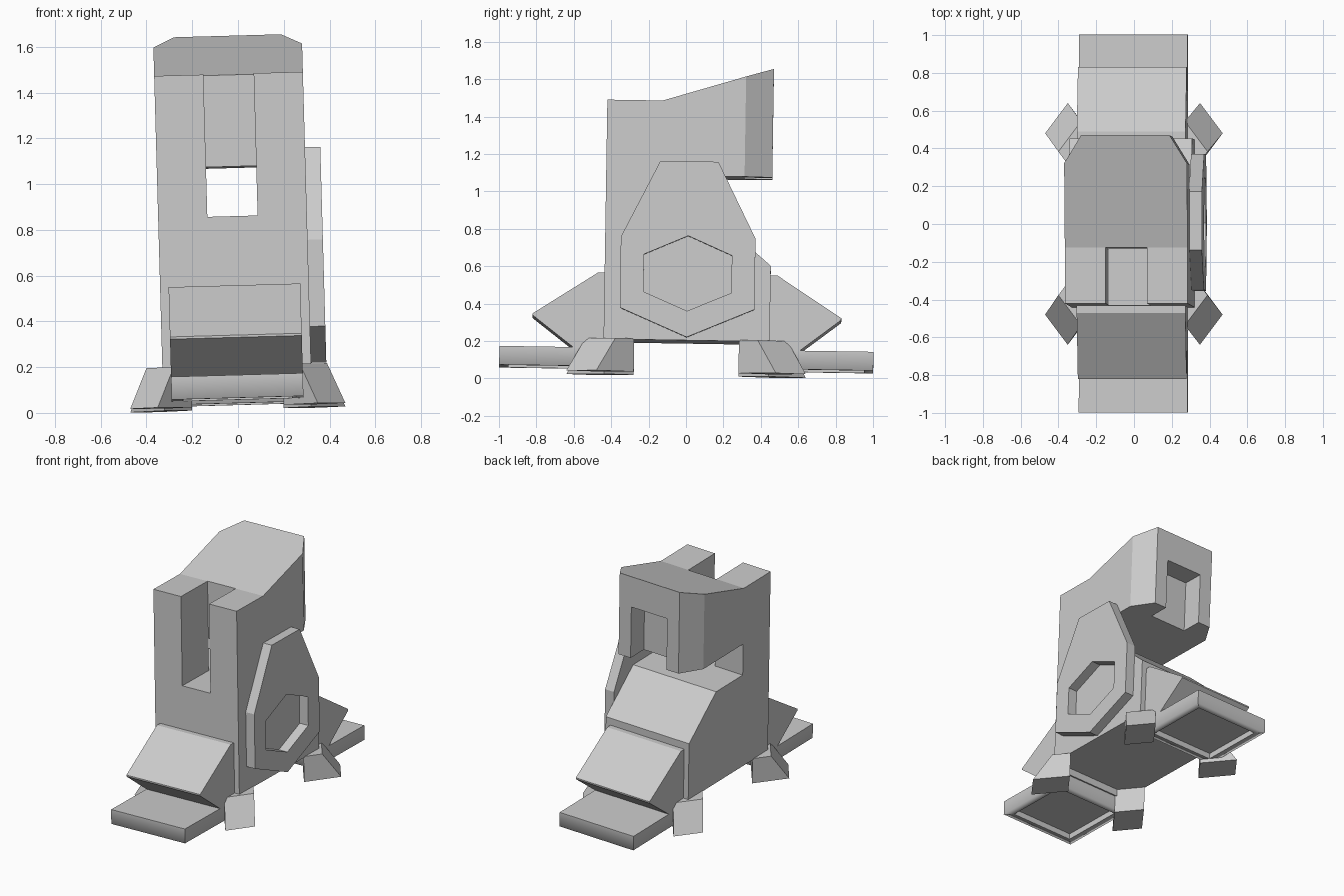
import bpy
import bmesh
from mathutils import Matrix, Vector

cube = bpy.data.objects.get("Cube")
if cube:
    bpy.data.objects.remove(cube, do_unlink=True)

grey = bpy.data.materials.new("plain_grey")
grey.use_nodes = True
grey.diffuse_color = (0.6, 0.6, 0.6, 1)
grey.node_tree.nodes["Principled BSDF"].inputs["Base Color"].default_value = (0.6, 0.6, 0.6, 1)

# The whole model leans slightly sideways and backwards
LEAN = Matrix.Rotation(-0.028, 4, 'Y') @ Matrix.Rotation(-0.016, 4, 'X')


def finish(name, bm):
    bmesh.ops.recalc_face_normals(bm, faces=bm.faces)
    mesh = bpy.data.meshes.new(name)
    bm.to_mesh(mesh)
    bm.free()
    mesh.materials.append(grey)
    obj = bpy.data.objects.new(name, mesh)
    bpy.context.collection.objects.link(obj)
    obj.matrix_world = LEAN
    return obj


def prism(name, points, start, end, axis='X'):
    """Extrude a (y, z) outline along x, or an (x, y) outline along z."""
    bm = bmesh.new()
    if axis == 'X':
        verts = [bm.verts.new((start, a, b)) for a, b in points]
        step = Vector((end - start, 0, 0))
    else:
        verts = [bm.verts.new((a, b, start)) for a, b in points]
        step = Vector((0, 0, end - start))
    face = bm.faces.new(verts)
    top = bmesh.ops.extrude_face_region(bm, geom=[face])["geom"]
    bmesh.ops.translate(bm, vec=step, verts=[v for v in top if isinstance(v, bmesh.types.BMVert)])
    return finish(name, bm)


def rect(x, y0, y1):
    return [(-x, y0), (x, y0), (x, y1), (-x, y1)]


def cut(obj, cutter):
    mod = obj.modifiers.new("cut", 'BOOLEAN')
    mod.operation = 'DIFFERENCE'
    mod.solver = 'EXACT'
    mod.object = cutter
    bpy.context.view_layer.objects.active = obj
    bpy.ops.object.modifier_apply(modifier=mod.name)
    bpy.data.objects.remove(cutter, do_unlink=True)


# Body: base, neck and overhanging head in one side profile
W, D, T = 0.325, 0.444, 0.148
body = prism("body", [(-D, 0.195), (D, 0.195), (D, 0.6), (T, 0.853), (-T, 0.853), (-T, 1.075),
                      (D, 1.075), (D, 1.656), (-T, 1.475), (-D, 1.475)], -W, W)
# Slot splitting the neck, niche in the back of the head
cut(body, prism("slot_cutter", rect(0.11, -0.6, -T + 0.001), 0.853, 1.8, 'Z'))
cut(body, prism("niche_cutter", rect(0.14, 2 * T, 0.6), 0.95, 1.44, 'Z'))
# Chamfered back corners of the head
for s in (-1, 1):
    corner = [(s * 0.234, D), (s * 0.325, 2 * T), (s * 0.5, 2 * T), (s * 0.5, 0.6), (s * 0.234, 0.6)]
    cut(body, prism("corner_cutter", corner, 0.95, 1.8, 'Z'))

# Side plate with a six-sided opening
plate = prism("side_plate", [(-0.155, 1.15), (0.155, 1.15), (0.36, 0.742), (0.36, 0.363),
                             (0, 0.21), (-0.36, 0.363), (-0.36, 0.742)], W - 0.002, 0.392)
cut(plate, prism("opening_cutter", [(0, 0.752), (0.235, 0.65), (0.235, 0.45),
                                    (0, 0.35), (-0.235, 0.45), (-0.235, 0.65)], W - 0.1, 0.5))


def step_plate(name, s):
    """Flat tread, hollow underneath, with a softly shaded lower rim."""
    bm = bmesh.new()
    bmesh.ops.create_cube(bm, size=1, matrix=Matrix.Translation((0, s * 0.72, 0.1))
                          @ Matrix.Diagonal((0.576, 0.56, 0.1, 1)))
    bottom = min(bm.faces, key=lambda f: f.calc_center_median().z)
    rim = list(bottom.edges)
    bmesh.ops.inset_region(bm, faces=[bottom], thickness=0.07)
    hollow = bmesh.ops.extrude_face_region(bm, geom=[bottom])["geom"]
    bmesh.ops.delete(bm, geom=[bottom], context='FACES_ONLY')
    bmesh.ops.translate(bm, vec=(0, 0, 0.04), verts=[v for v in hollow if isinstance(v, bmesh.types.BMVert)])
    for f in bm.faces:
        f.smooth = True
    for e in bm.edges:
        e.smooth = e in rim
    return finish(name, bm)


# Wedge and tread on the front and back
for end, s in (("front", -1), ("back", 1)):
    wedge = [(0.43, 0.55), (0.48, 0.55), (0.825, 0.327), (0.825, 0.317), (0.6, 0.145), (0.43, 0.145)]
    prism(end + "_wedge", [(s * y, z) for y, z in wedge], -0.288, 0.288)
    step_plate(end + "_step", s)

# Four splayed feet with a sloping outer face
for end, sy in (("front", -1), ("back", 1)):
    for side, sx in (("right", -1), ("left", 1)):
        foot = prism(f"{end}_{side}_foot", [(sx * x, sy * y) for x, y in
                     ((0.47, 0.48), (0.35, 0.64), (0.2, 0.44), (0.32, 0.28))], 0.023, 0.2, 'Z')
        for v in foot.data.vertices:
            if v.co.z > 0.1 and abs(v.co.x) + abs(v.co.y) > 0.8:
                v.co.x -= sx * 0.075
                v.co.y -= sy * 0.1
